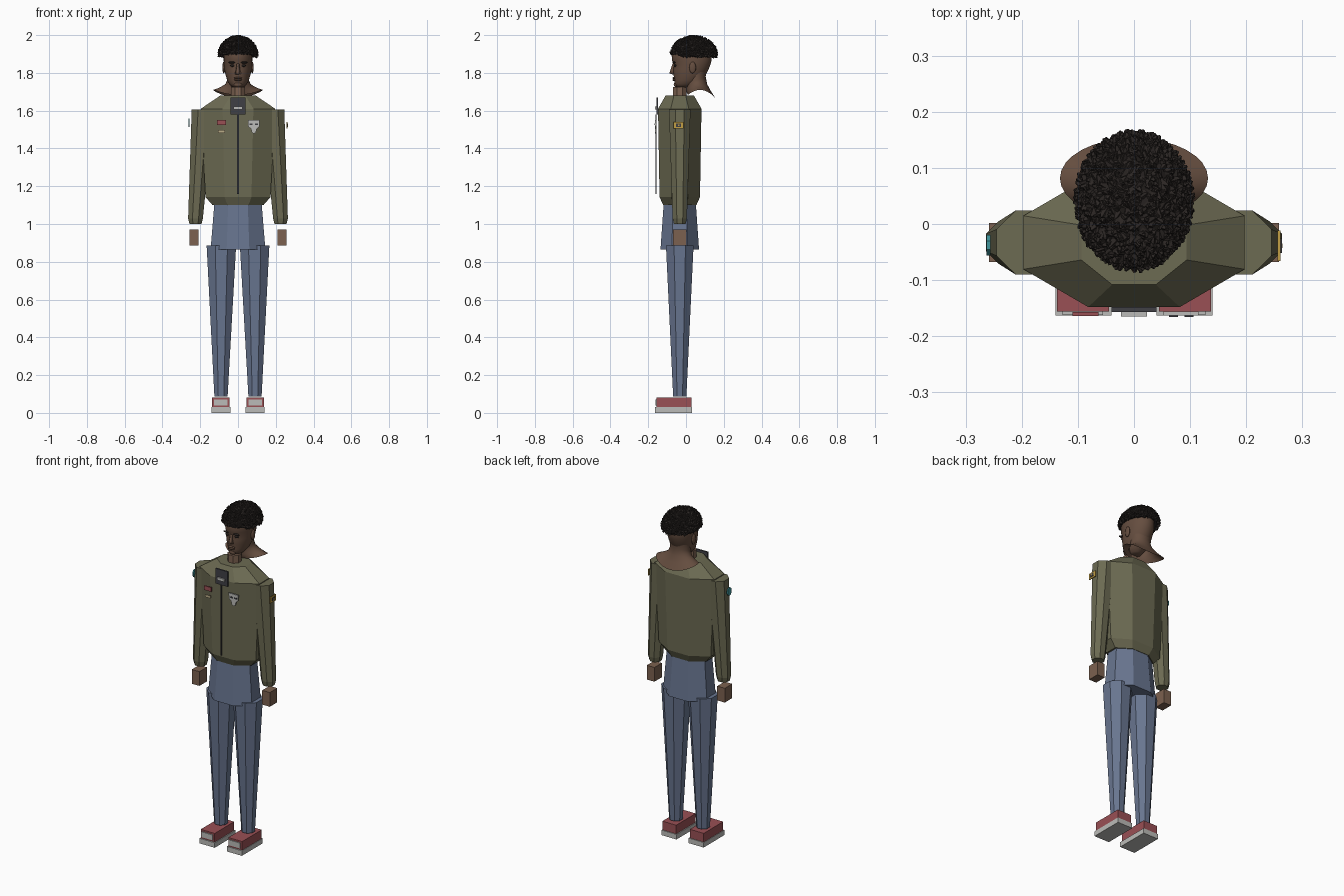
import bpy, bmesh, random
from math import sin, cos, pi, sqrt
from mathutils import Vector, Matrix

if "Cube" in bpy.data.objects:
    bpy.data.objects.remove(bpy.data.objects["Cube"])

random.seed(4)
CY = -0.033  # body centre line in y


def mat(name, r, g, b):
    m = bpy.data.materials.new(name)
    m.diffuse_color = (r, g, b, 1)
    m.use_nodes = True
    m.node_tree.nodes["Principled BSDF"].inputs["Base Color"].default_value = m.diffuse_color
    return m


OLIVE = mat("olive", .15, .145, .085)
DENIM = mat("denim", .14, .18, .28)
RED = mat("red", .32, .08, .09)
WHITE = mat("pale_grey", .5, .5, .48)
SKIN = mat("skin", .2, .12, .08)
FACE = mat("face_skin", .13, .075, .05)
HAIR = mat("hair", .025, .02, .018)
DARK = mat("dark", .05, .05, .06)
GOLD = mat("gold", .55, .35, .06)
BEIGE = mat("beige", .5, .42, .25)
TEAL = mat("teal", .05, .3, .33)


def finish(name, bm, m, smooth=False):
    bmesh.ops.recalc_face_normals(bm, faces=bm.faces)
    me = bpy.data.meshes.new(name)
    bm.to_mesh(me)
    bm.free()
    me.materials.append(m)
    ob = bpy.data.objects.new(name, me)
    bpy.context.collection.objects.link(ob)
    for p in me.polygons:
        p.use_smooth = smooth
    return ob


def loft(name, rings, m, caps=(True, True), smooth=False):
    bm = bmesh.new()
    vs = [[bm.verts.new(p) for p in r] for r in rings]
    n = len(vs[0])
    for a, b in zip(vs, vs[1:]):
        for i in range(n):
            j = (i + 1) % n
            bm.faces.new((a[i], a[j], b[j], b[i]))
    if caps[0]:
        bm.faces.new(vs[0])
    if caps[1]:
        bm.faces.new(vs[-1])
    return finish(name, bm, m, smooth)


def octo(cx, z, rx, ry, cy=CY):
    # octagon with flat sides at +-rx, +-ry
    k = 1 / cos(pi / 8)
    return [(cx + rx * k * cos(pi / 8 + i * pi / 4), cy + ry * k * sin(pi / 8 + i * pi / 4), z)
            for i in range(8)]


def box(name, x, y, z, m):
    bm = bmesh.new()
    bmesh.ops.create_cube(bm, size=1)
    for v in bm.verts:
        v.co = [(r[0] + r[1]) / 2 + c * (r[1] - r[0]) for c, r in zip(v.co, (x, y, z))]
    return finish(name, bm, m)


def ball(name, c, r, m):
    bm = bmesh.new()
    bmesh.ops.create_uvsphere(bm, u_segments=14, v_segments=8, radius=1)
    for v in bm.verts:
        v.co = [c[i] + v.co[i] * r[i] for i in range(3)]
    return finish(name, bm, m, True)


# Shoes, legs, arms and hands on both sides
for s, side in ((-1, "left"), (1, "right")):
    def sx(a, b):
        return sorted((s * a, s * b))
    box(side + "_sole", sx(.04, .14), (-.163, .033), (0, .03), WHITE)
    box(side + "_shoe", sx(.045, .137), (-.156, .028), (.03, .082), RED)
    box(side + "_toe_cap", sx(.055, .127), (-.162, -.154), (.04, .072), WHITE)
    loft(side + "_leg", [octo(s * .09, .088, .035, .035), octo(s * .088, .885, .078, .073)], DENIM)
    loft(side + "_sleeve", [octo(s * .225, 1.0, .032, .031), octo(s * .225, 1.03, .039, .038),
                            octo(s * .187, 1.605, .058, .057)], OLIVE)
    box(side + "_hand", sx(.208, .258), (-.068, .002), (.887, .972), SKIN)

# Hips, jacket and neck post
loft("hips", [octo(0, .865, .145, .102), octo(0, 1.11, .125, .085)], DENIM)
loft("jacket", [octo(0, 1.1, .135, .088), octo(0, 1.143, .172, .107),
                octo(0, 1.61, .197, .115), octo(0, 1.68, .094, .075)], OLIVE)
loft("neck_post", [octo(0, 1.66, .036, .036), octo(0, 1.725, .036, .036)], SKIN)

# Chest fittings
box("zip", (-.004, .004), (-.161, -.155), (1.16, 1.58), DARK)
box("collar_panel", (-.04, .04), (-.157, -.148), (1.58, 1.67), DARK)
box("panel_label", (-.023, .023), (-.165, -.157), (1.607, 1.623), WHITE)
box("red_patch", (-.11, -.063), (-.164, -.157), (1.525, 1.55), RED)
box("beige_patch", (-.105, -.07), (-.162, -.157), (1.483, 1.498), BEIGE)
shield = [(.052, 1.55), (.115, 1.55), (.113, 1.515), (.1, 1.505), (.095, 1.485), (.084, 1.478),
          (.073, 1.485), (.068, 1.505), (.054, 1.515)]
loft("shield_patch", [[(x, y, z) for x, z in shield] for y in (-.163, -.156)], WHITE)
for x in (.07, .098):
    box("shield_spot", (x - .008, x + .008), (-.166, -.162), (1.524, 1.532), DARK)

# Sleeve patches
box("gold_patch", (.256, .261), (-.066, -.012), (1.505, 1.541), GOLD)
box("gold_patch_inset", (.26, .264), (-.052, -.026), (1.514, 1.532), DARK)
box("gold_patch_dot", (.263, .265), (-.043, -.035), (1.519, 1.527), GOLD)
ring = [(CY - .005 + .02 * cos(i * pi / 4 + pi / 8), 1.537 + .024 * sin(i * pi / 4 + pi / 8))
        for i in range(8)]
loft("teal_patch", [[(x, y, z) for y, z in ring] for x in (-.263, -.256)], TEAL)

# Head: rings of (z, front y, back y, half width)
N = 32
HEAD = [(1.722, -.04, .03, .02), (1.727, -.054, .045, .034), (1.742, -.062, .06, .047),
        (1.76, -.061, .085, .057), (1.79, -.066, .105, .066), (1.82, -.067, .12, .072),
        (1.845, -.065, .13, .074), (1.865, -.074, .135, .076), (1.91, -.077, .137, .076),
        (1.94, -.06, .125, .066), (1.965, -.03, .09, .04)]
rings = []
for z, f, b, w in HEAD:
    r = []
    for i in range(N):
        a = 2 * pi * i / N
        r.append((w * cos(a), (f + b) / 2 + (b - f) / 2 * sin(a), z))
    rings.append(r)
loft("head", rings, FACE, smooth=True)

# Nape and flaring open bust: (front y, back y, half width, front z, back z, side lift)
BUST = [(0, .112, .06, 1.80, 1.82, 0), (-.002, .104, .058, 1.74, 1.78, 0),
        (0, .112, .068, 1.705, 1.74, .015), (.005, .13, .098, 1.693, 1.707, .022),
        (.01, .153, .132, 1.683, 1.67, .033)]
rings = []
for f, b, w, zf, zb, lift in BUST:
    r = []
    for i in range(N):
        a = 2 * pi * i / N
        t = (1 + sin(a)) / 2
        r.append((w * cos(a), (f + b) / 2 + (b - f) / 2 * sin(a),
                  zf + (zb - zf) * t + lift * cos(a) ** 2))
    rings.append(r)
loft("bust", rings, FACE, caps=(False, False), smooth=True)

# Facial features
loft("nose", [[(0, -.063, 1.79), (.017, -.06, 1.79), (-.017, -.06, 1.79)],
              [(0, -.088, 1.797), (.017, -.066, 1.797), (-.017, -.066, 1.797)],
              [(0, -.085, 1.808), (.012, -.066, 1.812), (-.012, -.066, 1.812)],
              [(0, -.071, 1.85), (.008, -.062, 1.85), (-.008, -.062, 1.85)]], FACE, smooth=True)
ball("upper_lip", (0, -.064, 1.773), (.024, .009, .005), FACE)
ball("lower_lip", (0, -.062, 1.763), (.021, .01, .006), FACE)
ball("chin", (0, -.052, 1.738), (.022, .013, .014), FACE)
for s in (-1, 1):
    ball("eye", (s * .03, -.057, 1.838), (.013, .007, .006), HAIR)
    ball("brow", (s * .032, -.063, 1.855), (.021, .009, .005), HAIR)
    ball("ear", (s * .075, .035, 1.828), (.008, .018, .031), FACE)

# Hair: closed dome covered with irregular pointed tufts
C, R = Vector((0, .041, 1.897)), Vector((.108, .128, .103))
bm = bmesh.new()
bmesh.ops.create_uvsphere(bm, u_segments=28, v_segments=16, radius=1)
bmesh.ops.bisect_plane(bm, geom=bm.verts[:] + bm.edges[:] + bm.faces[:], plane_co=(0, 0, 0),
                       plane_no=(0, 0, 1), clear_inner=True)
bmesh.ops.holes_fill(bm, edges=[e for e in bm.edges if e.is_boundary])
for v in bm.verts:
    v.co = [C[i] + v.co[i] * R[i] * .93 for i in range(3)]
T = 1300
for k in range(T):
    h = 1 - 1.1 * (k + .5) / T
    a = k * 2.39996
    q = sqrt(1 - h * h)
    d = Vector((q * cos(a), q * sin(a), h))
    if d.y < -.6 and h < .05:
        continue  # lifted fringe over the forehead
    d2 = d + Vector([random.uniform(-.1, .1) for _ in range(3)])
    d2 = d2.normalized() * random.uniform(.95, 1.01)
    p0 = C + Vector([d[i] * R[i] * .87 for i in range(3)])
    p1 = C + Vector([d2[i] * R[i] for i in range(3)])
    ax = p1 - p0
    M = Matrix.Translation((p0 + p1) / 2) @ ax.to_track_quat('Z', 'Y').to_matrix().to_4x4()
    M = M @ Matrix.Rotation(random.uniform(0, pi), 4, 'Z')
    bmesh.ops.create_cone(bm, cap_ends=True, segments=4, radius1=.009, radius2=.0025,
                          depth=ax.length, matrix=M)
finish("hair", bm, HAIR)
